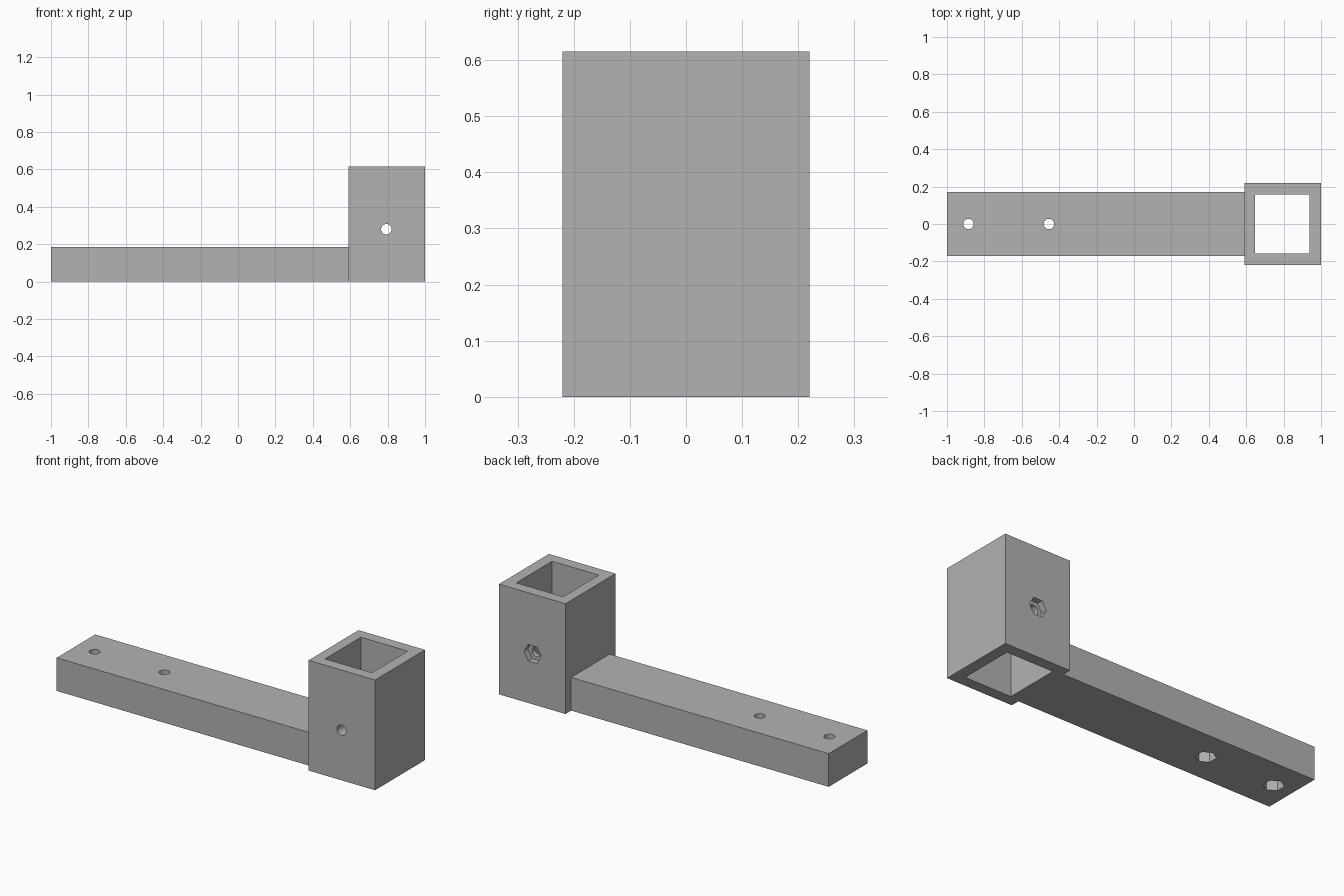
import bpy, math
from mathutils import Matrix

if "Cube" in bpy.data.objects:
    bpy.data.objects.remove(bpy.data.objects["Cube"])

grey = bpy.data.materials.new("plain grey")
grey.use_nodes = True
colour = (0.45, 0.45, 0.45, 1)
grey.diffuse_color = colour
grey.node_tree.nodes["Principled BSDF"].inputs["Base Color"].default_value = colour


def box(name, low, high):
    """Box spanning two opposite corners."""
    centre = [(a + b) / 2 for a, b in zip(low, high)]
    size = [b - a for a, b in zip(low, high)]
    bpy.ops.mesh.primitive_cube_add(size=1)
    obj = bpy.context.object
    obj.name = name
    obj.data.transform(Matrix.Translation(centre) @ Matrix.Diagonal((*size, 1)))
    obj.data.materials.append(grey)
    return obj


def prism(name, sides, radius, depth, location, rotation=(0, 0, 0)):
    """Round or six-sided cutter."""
    bpy.ops.mesh.primitive_cylinder_add(vertices=sides, radius=radius, depth=depth,
                                        location=location, rotation=rotation)
    obj = bpy.context.object
    obj.name = name
    obj.data.materials.append(grey)
    return obj


def cut(target, cutter):
    """Subtract the cutter, then discard it."""
    cutter.hide_render = True
    mod = target.modifiers.new("cut", 'BOOLEAN')
    mod.operation, mod.solver, mod.object = 'DIFFERENCE', 'EXACT', cutter
    bpy.context.view_layer.objects.active = target
    bpy.ops.object.modifier_apply(modifier=mod.name)
    bpy.data.objects.remove(cutter)


HOLE, NUT = 0.028, 0.053

# Flat arm with two screw holes and nut pockets underneath
arm = box("mounting_arm", (-1, -0.17, 0), (0.59, 0.17, 0.185))
pocket = 0.08
for x in (-0.885, -0.455):
    cut(arm, prism("screw_hole", 32, HOLE, 1, (x, 0, 0)))
    cut(arm, prism("nut_pocket", 6, NUT, 2 * pocket, (x, 0, 0)))

# Square socket, open at both ends
socket = box("square_socket", (0.59, -0.22, 0), (1, 0.22, 0.615))
cut(socket, box("socket_bore", (0.648, -0.158, -1), (0.937, 0.158, 1)))

# Cross hole through the socket, with a nut pocket at the back
x, z, pocket = 0.793, 0.28, 0.035
cut(socket, prism("cross_hole", 32, HOLE, 1, (x, 0, z), (math.pi / 2, 0, 0)))
cut(socket, prism("nut_pocket", 6, NUT, 2 * pocket, (x, 0.22, z),
                  (math.pi / 2, math.pi / 6, 0)))

# Smooth the round holes, keep every corner crisp
for obj in (arm, socket):
    bpy.ops.object.select_all(action='DESELECT')
    obj.select_set(True)
    bpy.context.view_layer.objects.active = obj
    bpy.ops.object.shade_smooth_by_angle(angle=math.radians(30))
